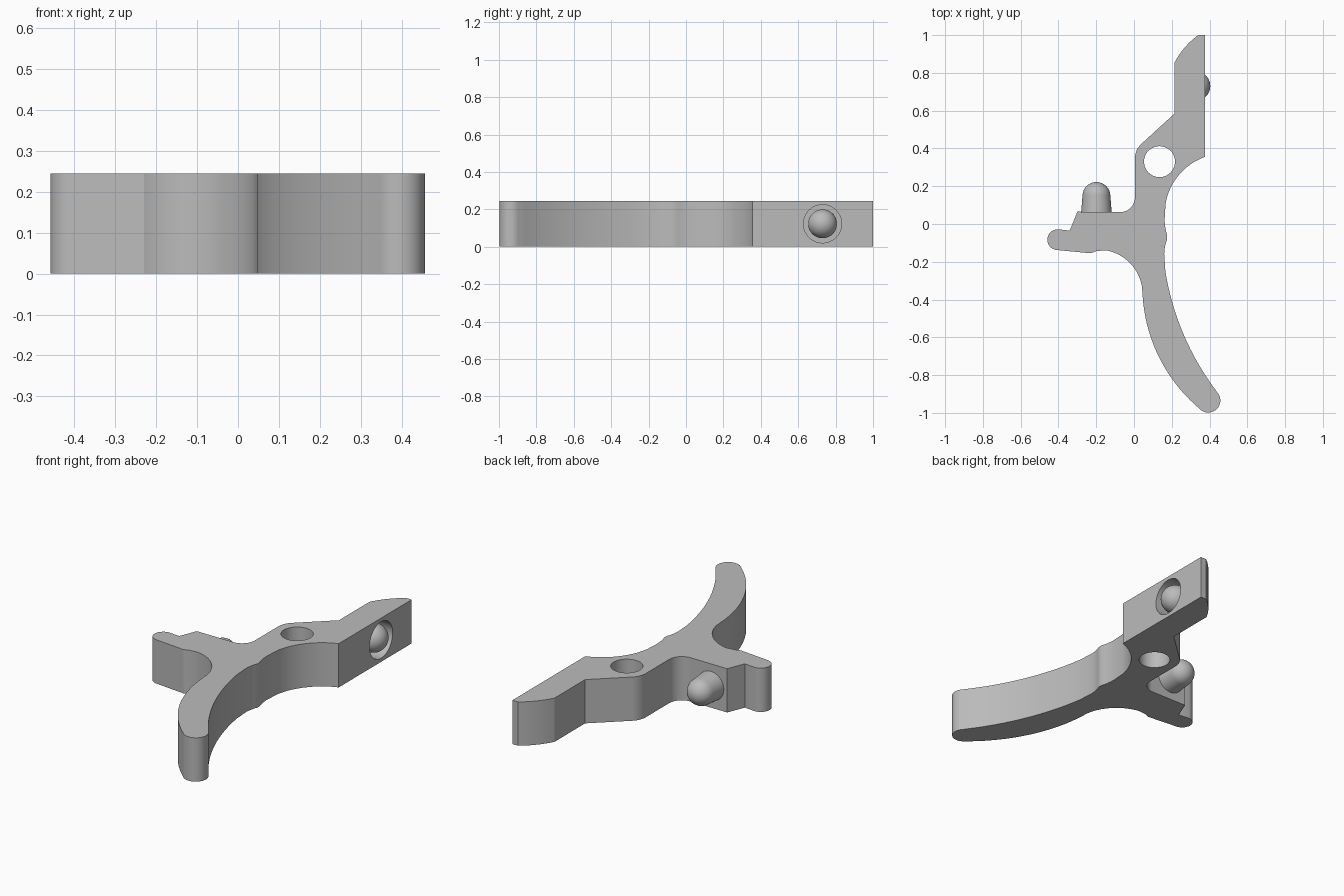
import bpy, bmesh, math
from mathutils import Vector, Matrix

if "Cube" in bpy.data.objects:
    bpy.data.objects.remove(bpy.data.objects["Cube"], do_unlink=True)

HEIGHT = 0.245
MID = HEIGHT / 2

steel = bpy.data.materials.new("plain_grey")
steel.use_nodes = True
grey = (0.5, 0.5, 0.5, 1)
steel.diffuse_color = grey
steel.node_tree.nodes["Principled BSDF"].inputs["Base Color"].default_value = grey


def arc(a, m, b, steps=14):
    """Points on the circle through a, m and b."""
    (ax, ay), (mx, my), (bx, by) = a, m, b
    d = 2 * (ax * (my - by) + mx * (by - ay) + bx * (ay - my))
    sa, sm, sb = ax * ax + ay * ay, mx * mx + my * my, bx * bx + by * by
    cx = (sa * (my - by) + sm * (by - ay) + sb * (ay - my)) / d
    cy = (sa * (bx - mx) + sm * (ax - bx) + sb * (mx - ax)) / d
    r = math.hypot(ax - cx, ay - cy)
    start = math.atan2(ay - cy, ax - cx)
    sweep = (math.atan2(by - cy, bx - cx) - start) % math.tau
    through = (math.atan2(my - cy, mx - cx) - start) % math.tau
    if through > sweep:
        sweep -= math.tau
    return [(cx + r * math.cos(start + sweep * i / steps),
             cy + r * math.sin(start + sweep * i / steps)) for i in range(steps + 1)]


def finish(bm, name):
    bmesh.ops.remove_doubles(bm, verts=bm.verts, dist=0.0005)
    bmesh.ops.recalc_face_normals(bm, faces=bm.faces)
    mesh = bpy.data.meshes.new(name)
    bm.to_mesh(mesh)
    bm.free()
    mesh.materials.append(steel)
    obj = bpy.data.objects.new(name, mesh)
    bpy.context.collection.objects.link(obj)
    return obj


def smooth(obj):
    bpy.ops.object.select_all(action="DESELECT")
    obj.select_set(True)
    bpy.context.view_layer.objects.active = obj
    bpy.ops.object.shade_smooth_by_angle(angle=math.radians(25))


def cylinder(name, radius, depth, location, rotation=Matrix()):
    bm = bmesh.new()
    bmesh.ops.create_cone(bm, cap_ends=True, segments=48, radius1=radius, radius2=radius,
                          depth=depth, matrix=Matrix.Translation(location) @ rotation)
    return finish(bm, name)


def round_pin(name, base, axis, length, r_base, r_tip):
    """Slightly tapered pin with a domed end, turned around its axis."""
    neck = length - r_tip
    profile = [(0, 0), (r_base, 0)]
    profile += [(r_tip * math.cos(t * math.pi / 20), neck + r_tip * math.sin(t * math.pi / 20))
                for t in range(11)]
    bm = bmesh.new()
    verts = [bm.verts.new((r, 0, h)) for r, h in profile]
    edges = [bm.edges.new(pair) for pair in zip(verts, verts[1:])]
    bmesh.ops.spin(bm, geom=verts + edges, cent=(0, 0, 0), axis=(0, 0, 1),
                   angle=math.tau, steps=40)
    turn = Vector(axis).to_track_quat("Z", "Y").to_matrix().to_4x4()
    bm.transform(Matrix.Translation(base) @ turn)
    smooth(finish(bm, name))


# Lever outline, counterclockwise from the upper end
outline = [(0.375, 1.0)]
outline += arc((0.34, 1.0), (0.265, 0.93), (0.215, 0.855))
outline += [(0.215, 0.585)]
outline += arc((0.04, 0.425), (0.014, 0.39), (0.005, 0.35))
outline += arc((0.005, 0.14), (-0.018, 0.086), (-0.07, 0.063))
outline += [(-0.3, 0.065), (-0.34, -0.035)]
outline += arc((-0.405, -0.028), (-0.459, -0.083), (-0.405, -0.138))
outline += [(-0.23, -0.155), (-0.2, -0.144)]
outline += arc((-0.15, -0.139), (-0.018, -0.21), (0.042, -0.33))
outline += arc((0.045, -0.37), (0.135, -0.71), (0.34, -0.972), 24)
outline += arc((0.345, -0.977), (0.437, -0.981), (0.438, -0.888))
outline += arc((0.436, -0.884), (0.257, -0.571), (0.166, -0.249), 24)
outline += arc((0.16, -0.16), (0.165, -0.115), (0.176, -0.08), 4)
outline += arc((0.176, -0.06), (0.166, -0.02), (0.162, 0.02), 4)
outline += arc((0.167, 0.106), (0.238, 0.26), (0.375, 0.355), 20)

bm = bmesh.new()
face = bm.faces.new([bm.verts.new((x, y, 0)) for x, y in outline])
new = bmesh.ops.extrude_face_region(bm, geom=[face])["geom"]
bmesh.ops.translate(bm, vec=(0, 0, HEIGHT), verts=[v for v in new if isinstance(v, bmesh.types.BMVert)])
lever = finish(bm, "lever_body")

# Pivot hole and the round pocket in the side
cutters = [
    cylinder("pivot_hole_cutter", 0.082, 1, (0.135, 0.33, MID)),
    cylinder("pocket_cutter", 0.102, 0.16, (0.375, 0.73, MID), Matrix.Rotation(math.pi / 2, 4, "Y")),
]
bpy.context.view_layer.objects.active = lever
for cutter in cutters:
    mod = lever.modifiers.new("cut", "BOOLEAN")
    mod.operation = "DIFFERENCE"
    mod.solver = "EXACT"
    mod.object = cutter
    bpy.ops.object.modifier_apply(modifier=mod.name)
    bpy.data.objects.remove(cutter, do_unlink=True)
smooth(lever)

# Domed pins: one on the rear arm, one inside the pocket
round_pin("arm_pin", (-0.199, 0.02, MID), (0, 1, 0), 0.202, 0.084, 0.074)
round_pin("pocket_pin", (0.28, 0.73, MID), (1, 0, 0), 0.124, 0.077, 0.077)
